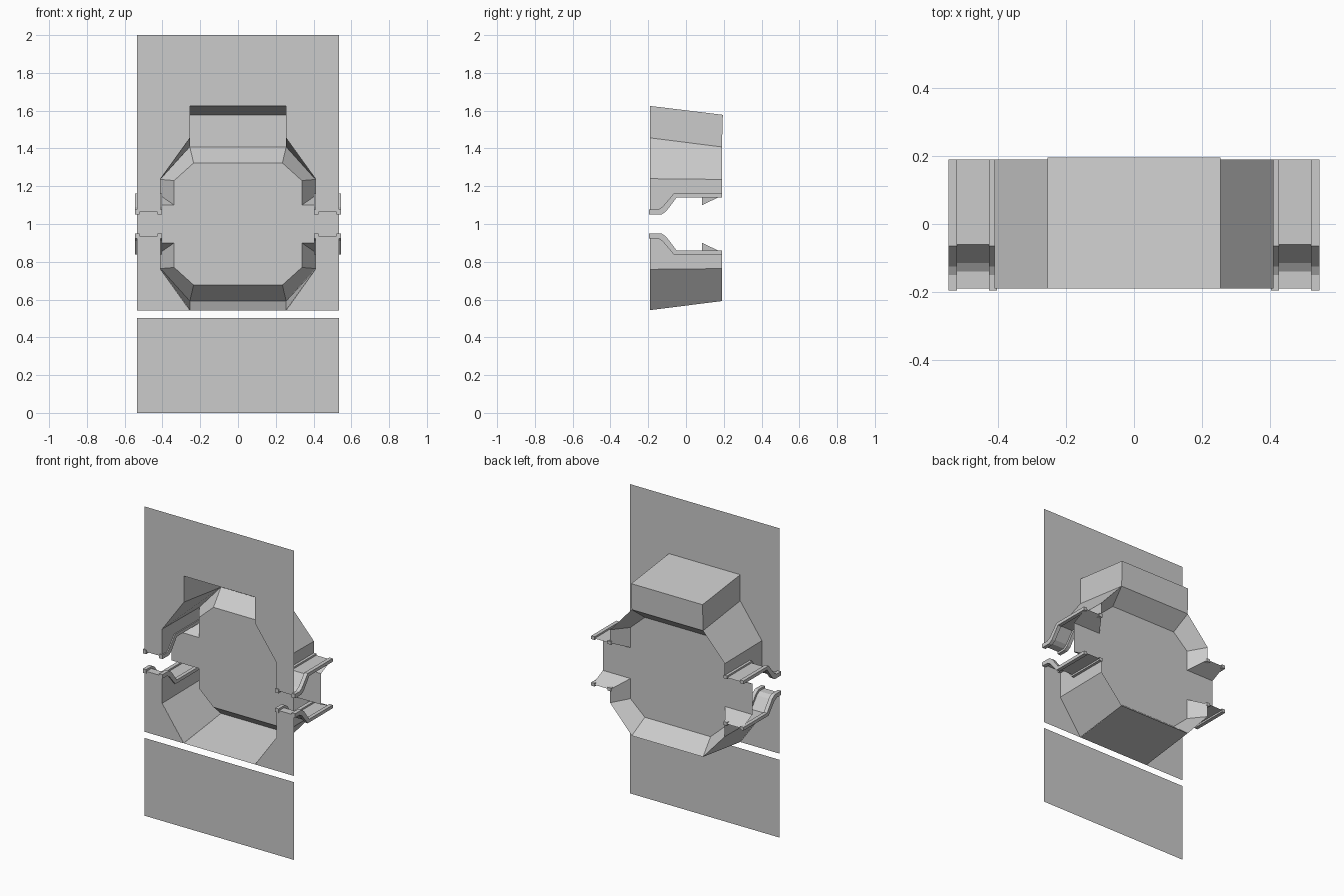
import bpy

if "Cube" in bpy.data.objects:
    bpy.data.objects.remove(bpy.data.objects["Cube"])

FRONT, BACK, CORE = -0.19, 0.19, 0.085   # depth planes: panel, recess rim, inner back sheet


def build(name, polys, mirror_x=True, mirror_z=False):
    """Make one object from polygons, mirrored over x = 0 and over z = 1."""
    verts, faces = [], []
    for sx in ((1, -1) if mirror_x else (1,)):
        for sz in ((1, -1) if mirror_z else (1,)):
            for poly in polys:
                pts = [(sx * x, y, 1 + sz * (z - 1)) for x, y, z in poly]
                if sx * sz < 0:
                    pts.reverse()
                faces.append(list(range(len(verts), len(verts) + len(pts))))
                verts += pts
    mesh = bpy.data.meshes.new(name)
    mesh.from_pydata(verts, [], faces)
    obj = bpy.data.objects.new(name, mesh)
    bpy.context.collection.objects.link(obj)
    # weld coincident corners
    import bmesh
    bm = bmesh.new()
    bm.from_mesh(mesh)
    bmesh.ops.remove_doubles(bm, verts=bm.verts, dist=0.0005)
    bm.to_mesh(mesh)
    bm.free()
    return obj


def flat(points, y):
    return [(x, y, z) for x, z in points]


def bridge(a, b):
    """Quads between two matching rows of points."""
    return [[a[i], a[i + 1], b[i + 1], b[i]] for i in range(len(a) - 1)]


def extrude_x(profile, x0, x1, closed=True):
    """Prism (or open strip) from a y-z profile."""
    a = [(x0, y, z) for y, z in profile]
    b = [(x1, y, z) for y, z in profile]
    if not closed:
        return bridge(a, b)
    return bridge(a + a[:1], b + b[:1]) + [a[::-1], b]


W = 0.535

# front panel with the recess opening cut out of its outline
build("front_panel_upper", [flat([(0, 2), (0, 1.625), (0.255, 1.625), (W, 2)], FRONT),
                            flat([(W, 2), (0.255, 1.625), (0.255, 1.455), (0.41, 1.24),
                                  (0.41, 1.063), (W, 1.063)], FRONT)])
build("front_panel_lower", [flat([(0.255, 0.543), (W, 0.543), (W, 0.937),
                                  (0.41, 0.937), (0.41, 0.76)], FRONT)])
build("base_panel", [flat([(0, 0), (W, 0), (W, 0.503), (0, 0.503)], FRONT)])

# slanted shoulders and stepped side walls of the recess
step = [(FRONT, 1.063), (-0.14, 1.063), (-0.115, 1.08), (-0.06, 1.15), (BACK, 1.15)]
shoulder = [(0.255, FRONT, 1.456), (0.255, BACK, 1.408), (0.41, BACK, 1.236), (0.41, FRONT, 1.24)]
side = [(0.41, FRONT, 1.24), (0.41, BACK, 1.236)] + [(0.41, y, z) for y, z in reversed(step)]
build("recess_walls", [shoulder, side], mirror_z=True)
build("recess_floor", [[(0, FRONT, 0.543), (0.255, FRONT, 0.543),
                        (0.255, BACK, 0.592), (0, BACK, 0.592)]])

# raised box above the recess, open at the front and below
box_f = [(0, FRONT, 1.625), (0.255, FRONT, 1.625), (0.255, FRONT, 1.456)]
box_b = [(0, 0.195, 1.578), (0.255, 0.195, 1.578), (0.255, BACK, 1.408)]
build("top_box", bridge(box_f, box_b) + [box_b + [(0, BACK, 1.408)]])

# bevelled ring folding forward to the inner back sheet
rim = [(0, 1.408), (0.255, 1.408), (0.41, 1.236), (0.41, 1.15), (W, 1.15)]
inner = [(0, 1.323), (0.235, 1.323), (0.338, 1.23), (0.338, 1.10), (W, 1.10)]
build("back_bevel", bridge(flat(rim, BACK), flat(inner, CORE)), mirror_z=True)
build("back_sheet", [flat([(0, 1), (W, 1), (W, 1.10), (0.338, 1.10), (0.338, 1.23),
                           (0.235, 1.323), (0, 1.323)], CORE)], mirror_z=True)

# stepped side channels with a square rail along each edge
build("side_channels", extrude_x(step, 0.41, W, closed=False), mirror_z=True)
rail = [(-0.195, 1.076), (-0.15, 1.076), (-0.125, 1.09), (-0.065, 1.161), (BACK, 1.161),
        (BACK, 1.14), (-0.05, 1.14), (-0.105, 1.067), (-0.13, 1.05), (-0.195, 1.05)]
build("inner_rails", extrude_x(rail, 0.403, 0.427), mirror_z=True)
build("outer_rails", extrude_x(rail, 0.521, 0.545), mirror_z=True)
